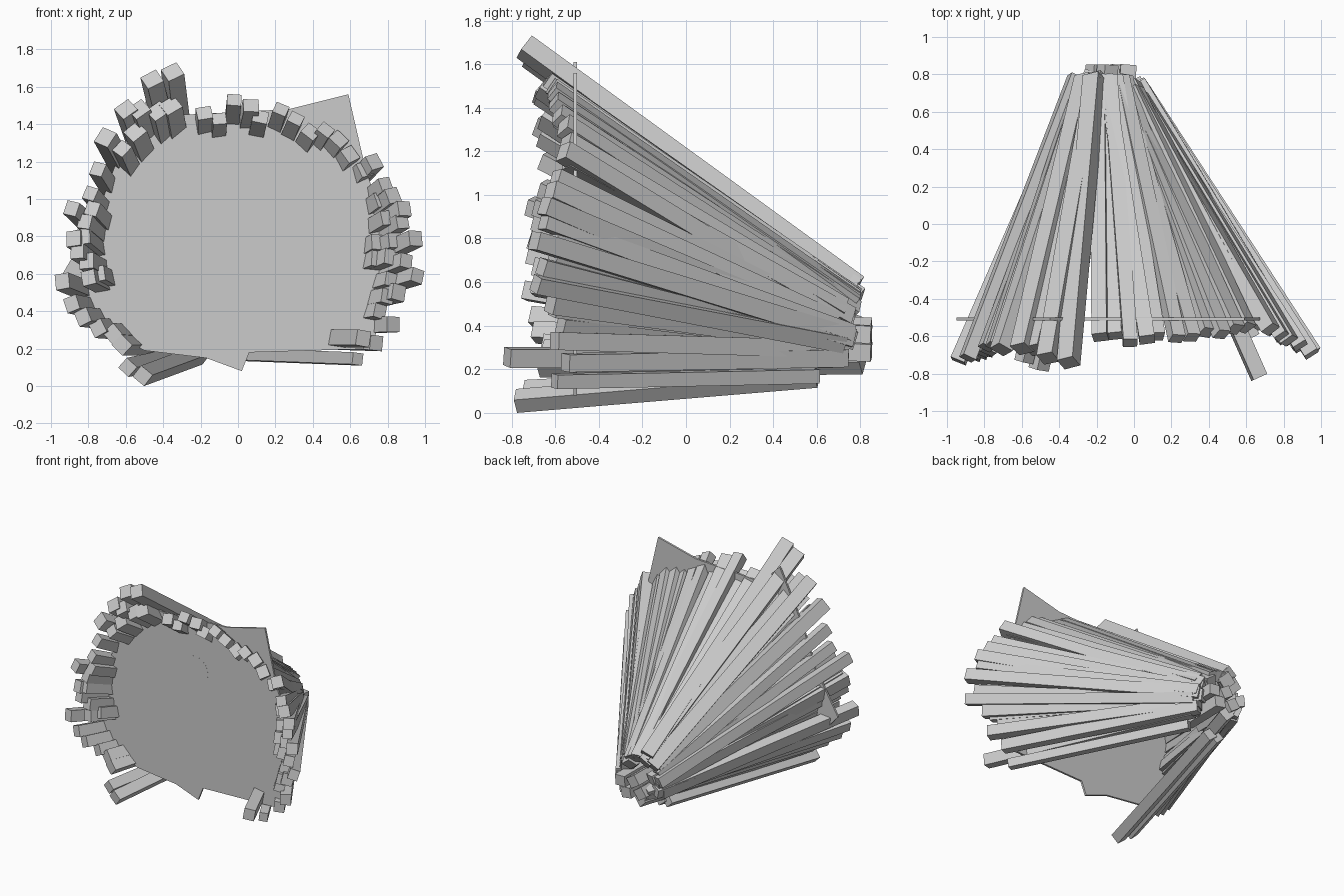
import bpy, bmesh, random
from mathutils import Vector, Matrix

if "Cube" in bpy.data.objects:
    bpy.data.objects.remove(bpy.data.objects["Cube"])

random.seed(4)

# Front end centres (x, z) of the beams, clockwise from the lower left
ends = [(-.59, .10), (-.51, .055), (-.62, .22), (-.67, .28), (-.75, .31), (-.83, .37),
        (-.89, .44), (-.94, .56), (-.80, .58), (-.75, .60), (-.81, .67), (-.86, .72),
        (-.83, .80), (-.88, .79), (-.82, .88), (-.89, .95), (-.78, .95), (-.79, 1.03),
        (-.75, 1.16), (-.71, 1.33), (-.62, 1.27), (-.55, 1.36), (-.60, 1.48), (-.53, 1.48),
        (-.46, 1.64), (-.35, 1.68), (-.43, 1.47), (-.36, 1.50), (-.18, 1.46), (-.10, 1.43),
        (-.02, 1.53), (.07, 1.50), (.12, 1.44), (.23, 1.48), (.31, 1.43), (.39, 1.36),
        (.47, 1.37), (.54, 1.32), (.60, 1.24), (.73, 1.20), (.68, 1.16), (.79, 1.08),
        (.77, 1.00), (.83, 1.02), (.89, .95), (.80, .90), (.88, .88), (.95, .79),
        (.84, .78), (.75, .77), (.75, .68), (.82, .69), (.90, .67), (.96, .59),
        (.82, .57), (.80, .48), (.86, .50), (.76, .40), (.83, .33), (.74, .23),
        (.67, .255), (.64, .145)]


def mesh_object(name, bm):
    me = bpy.data.meshes.new(name)
    bmesh.ops.recalc_face_normals(bm, faces=bm.faces[:])
    bm.to_mesh(me)
    bm.free()
    ob = bpy.data.objects.new(name, me)
    bpy.context.collection.objects.link(ob)
    return ob


def beam(name, a, b, width):
    """Square beam from a to b, one side turned away from the bundle axis."""
    axis = (b - a).normalized()
    out = Vector((a.x, 0, a.z - .75))
    if a.x > 0 and a.z < .6:
        out = Vector((1, 0, -.1))
    out = (out - axis * out.dot(axis)).normalized()
    side = axis.cross(out)
    rot = Matrix((side, out, axis)).transposed().to_4x4()
    roll = Matrix.Rotation(random.uniform(-.12, .12), 4, 'Z')
    size = Matrix.Diagonal((width, width * .95, (b - a).length, 1))
    bm = bmesh.new()
    bmesh.ops.create_cube(bm, size=1, matrix=Matrix.Translation((a + b) / 2) @ rot @ roll @ size)
    mesh_object(name, bm)


def sheet(name, pts, y0, y1):
    """Flat outline in x, z extruded along y."""
    bm = bmesh.new()
    face = bm.faces.new([bm.verts.new((x, y0, z)) for x, z in pts])
    new = bmesh.ops.extrude_face_region(bm, geom=[face])['geom']
    bmesh.ops.translate(bm, vec=(0, y1 - y0, 0),
                        verts=[v for v in new if isinstance(v, bmesh.types.BMVert)])
    mesh_object(name, bm)


def front_y(x, z):
    """Beams lie on one cone, so wider ends reach further forward."""
    if z > 1.6:
        return -.73
    if z < .12:
        return -.79 if z < .07 else -.73
    if .66 < x < .7 and z < .3:
        return -.81
    if x > .65:
        return -.57 - (x - .75) * .6
    if x < -.3:
        return -.66 - max(0, abs(x) - .75) * .4
    return -.61 - (z - 1.43) * .3 if z > 1.2 else -.6


# Beams fanning out from the tight rear cluster
for i, (x, z) in enumerate(ends):
    y = front_y(x, z) + random.uniform(-.015, .015)
    bx = -.13 + x * .175 + random.uniform(-.035, .035)
    bz = .36 + (z - .75) * .21 + random.uniform(-.025, .025)
    by = .75 + random.uniform(-.04, .04)
    if z < .2:
        by, bz = .6, .17
    elif x > .6:
        by = .70 + random.uniform(-.06, .06)
    elif x < -.5 and z < .4:
        bx, by = bx + .09, .81
    elif abs(x) < .3:
        by = .78
    w = .095 if z > 1.3 and x < -.3 else random.uniform(.074, .086)
    if .1 < z < .2:
        w = .065
    beam(f"beam_{i + 1:02d}", Vector((x, y, z)), Vector((bx, by, bz)), w)

# Short core beams filling the middle of the rear cluster
for i, (x, z) in enumerate([(-.2, .3), (-.08, .28), (-.14, .38), (-.03, .36)]):
    beam(f"core_beam_{i + 1}", Vector((x - .03, .45, z + .02)), Vector((x, .85, z)), .085)

# Front sheet closing the wide end, with corners poking out between beams
sheet("front_sheet", [(-.17, .15), (.02, .08), (.06, .18), (.73, .2), (.77, .9),
                      (.68, 1.17), (.59, 1.56), (.27, 1.48), (-.3, 1.45), (-.45, 1.61),
                      (-.65, 1.2), (-.76, .9), (-.95, .58), (-.7, .3), (-.5, .19)],
      -.515, -.5)

# Faint round inset on the sheet
bm = bmesh.new()
bmesh.ops.create_cone(bm, cap_ends=True, segments=20, radius1=.115, radius2=.115, depth=.012,
                      matrix=Matrix.Translation((-.01, -.5095, 1.07)) @ Matrix.Rotation(1.5708, 4, 'X'))
mesh_object("round_inset", bm)
